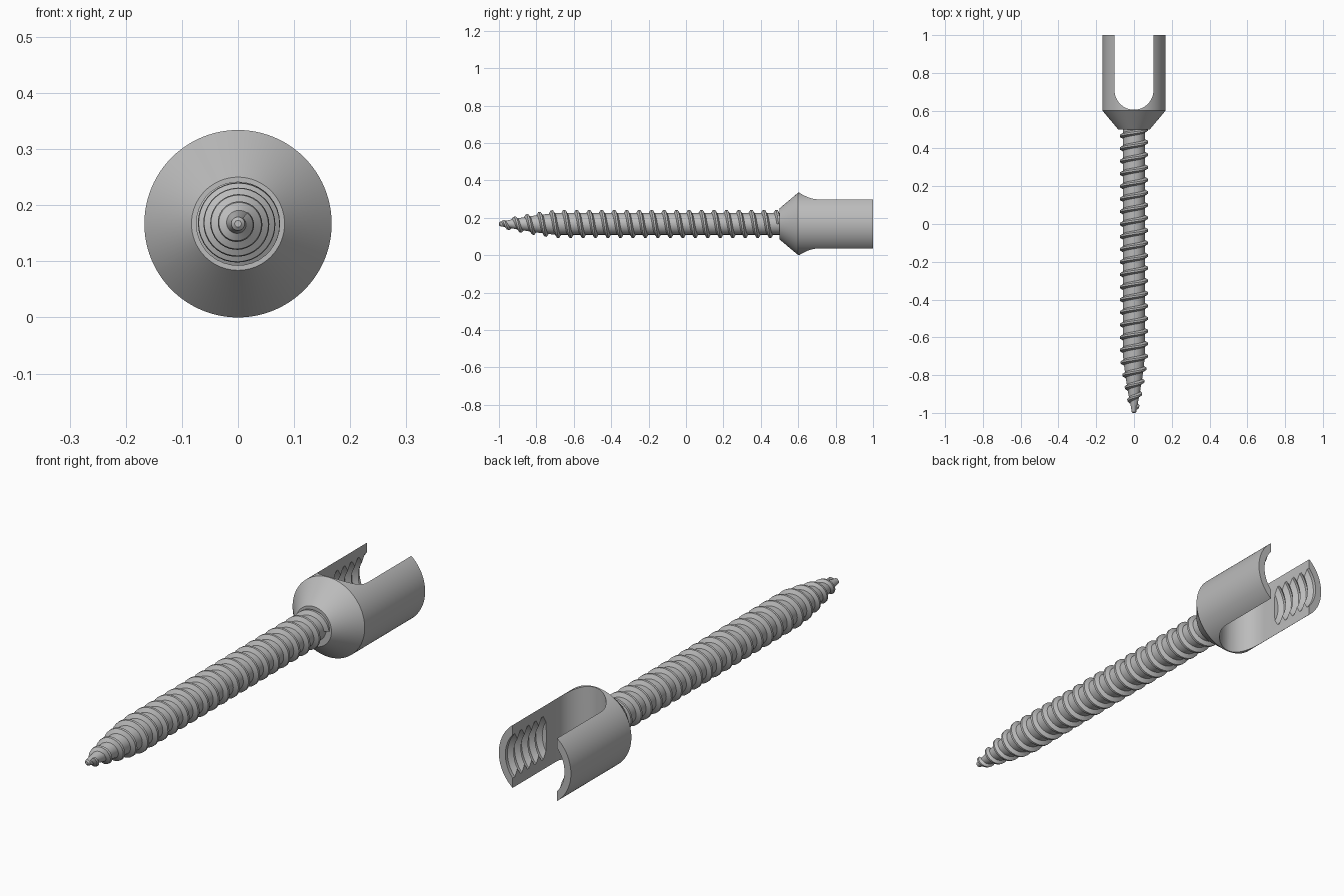
import bpy, bmesh
from math import sin, cos, pi, radians

cube = bpy.data.objects.get("Cube")
if cube:
    bpy.data.objects.remove(cube, do_unlink=True)

AXIS_Z = 0.167
HEAD_R = 0.167
SLOT_R = 0.103
PITCH = 0.0667

steel = bpy.data.materials.new("steel grey")
steel.use_nodes = True
steel.diffuse_color = (0.5, 0.5, 0.5, 1)
steel.node_tree.nodes["Principled BSDF"].inputs["Base Color"].default_value = (0.5, 0.5, 0.5, 1)


def make_object(name, verts, faces):
    mesh = bpy.data.meshes.new(name)
    mesh.from_pydata(verts, [], faces)
    bm = bmesh.new()
    bm.from_mesh(mesh)
    bmesh.ops.recalc_face_normals(bm, faces=bm.faces)
    bm.to_mesh(mesh)
    bm.free()
    mesh.materials.append(steel)
    obj = bpy.data.objects.new(name, mesh)
    bpy.context.collection.objects.link(obj)
    return obj


def around(r, y, a):
    return (r * cos(a), y, AXIS_Z + r * sin(a))


def lathe(name, profile, n=96):
    """Revolve (y, radius) points about the long axis, with capped ends."""
    verts = [around(r, y, 2 * pi * i / n) for y, r in profile for i in range(n)]
    faces = [(k * n + i, k * n + (i + 1) % n, (k + 1) * n + (i + 1) % n, (k + 1) * n + i)
             for k in range(len(profile) - 1) for i in range(n)]
    last = (len(profile) - 1) * n
    faces += [tuple(range(n)), tuple(range(last, last + n))]
    return make_object(name, verts, faces)


def prism(name, outline, z0, z1):
    """Extrude an (x, y) outline between two heights."""
    n = len(outline)
    verts = [(x, y, z) for z in (z0, z1) for x, y in outline]
    faces = [(i, (i + 1) % n, n + (i + 1) % n, n + i) for i in range(n)]
    faces += [tuple(range(n)), tuple(range(n, 2 * n))]
    return make_object(name, verts, faces)


def activate(obj):
    bpy.ops.object.select_all(action='DESELECT')
    obj.select_set(True)
    bpy.context.view_layer.objects.active = obj


def cut(target, cutter):
    cutter.hide_render = True
    mod = target.modifiers.new("cut", 'BOOLEAN')
    mod.operation = 'DIFFERENCE'
    mod.solver = 'EXACT'
    mod.object = cutter
    activate(target)
    bpy.ops.object.modifier_apply(modifier=mod.name)
    bpy.data.objects.remove(cutter, do_unlink=True)


def smooth(obj, angle):
    activate(obj)
    bpy.ops.object.shade_smooth_by_angle(angle=radians(angle))


# Tapered core of the shank, ending in a small rounded tip
taper = [(-1.0, 0.006), (-0.995, 0.012), (-0.96, 0.018), (-0.9, 0.03),
         (-0.8, 0.046), (-0.7, 0.058), (0.53, 0.058)]


def core_radius(y):
    for (y0, r0), (y1, r1) in zip(taper, taper[1:]):
        if y <= y1:
            return r0 + (r1 - r0) * max(0, y - y0) / (y1 - y0)
    return taper[-1][1]


smooth(lathe("shank_core", taper, 48), 30)

# Right-handed helical thread following the taper
STEPS = 36
section = [(-0.016, -0.003), (-0.005, 0.017), (0.005, 0.017), (0.016, -0.003)]
verts, faces = [], []
total = int(1.48 / PITCH * STEPS)
for j in range(total):
    y_mid = 0.5 - PITCH * j / STEPS
    for dy, dr in section:
        y = max(y_mid + dy, -0.998)
        height = dr * min(1, 0.6 + (y_mid + 1) * 1.5)
        verts.append(around(core_radius(y) + height, y, 2 * pi * j / STEPS))
    if j:
        a, b = 4 * (j - 1), 4 * j
        faces += [(a + k, a + (k + 1) % 4, b + (k + 1) % 4, b + k) for k in range(4)]
faces += [(0, 1, 2, 3), tuple(4 * (total - 1) + k for k in range(4))]
smooth(make_object("shank_thread", verts, faces), 30)

# Flared head, forked by a round-bottomed slot
head = lathe("forked_head", [(0.5, 0.083), (0.6, HEAD_R), (1.0, HEAD_R)])
slot = [(SLOT_R, 1.1)]
slot += [(SLOT_R * cos(a), 0.605 + SLOT_R + SLOT_R * sin(a))
         for a in [-pi * i / 32 for i in range(33)]]
slot += [(-SLOT_R, 1.1)]
cut(head, prism("slot_cutter", slot, -0.2, 0.6))

# Threaded bore on the inner faces of the fork arms
bore = [(0.775, 0.09)]
for i in range(5):
    y = 0.78 + i * 0.047
    bore += [(y, 0.12), (y + 0.018, 0.137), (y + 0.028, 0.137)]
bore += [(1.05, 0.137)]
cut(head, lathe("bore_cutter", bore))
smooth(head, 25)
